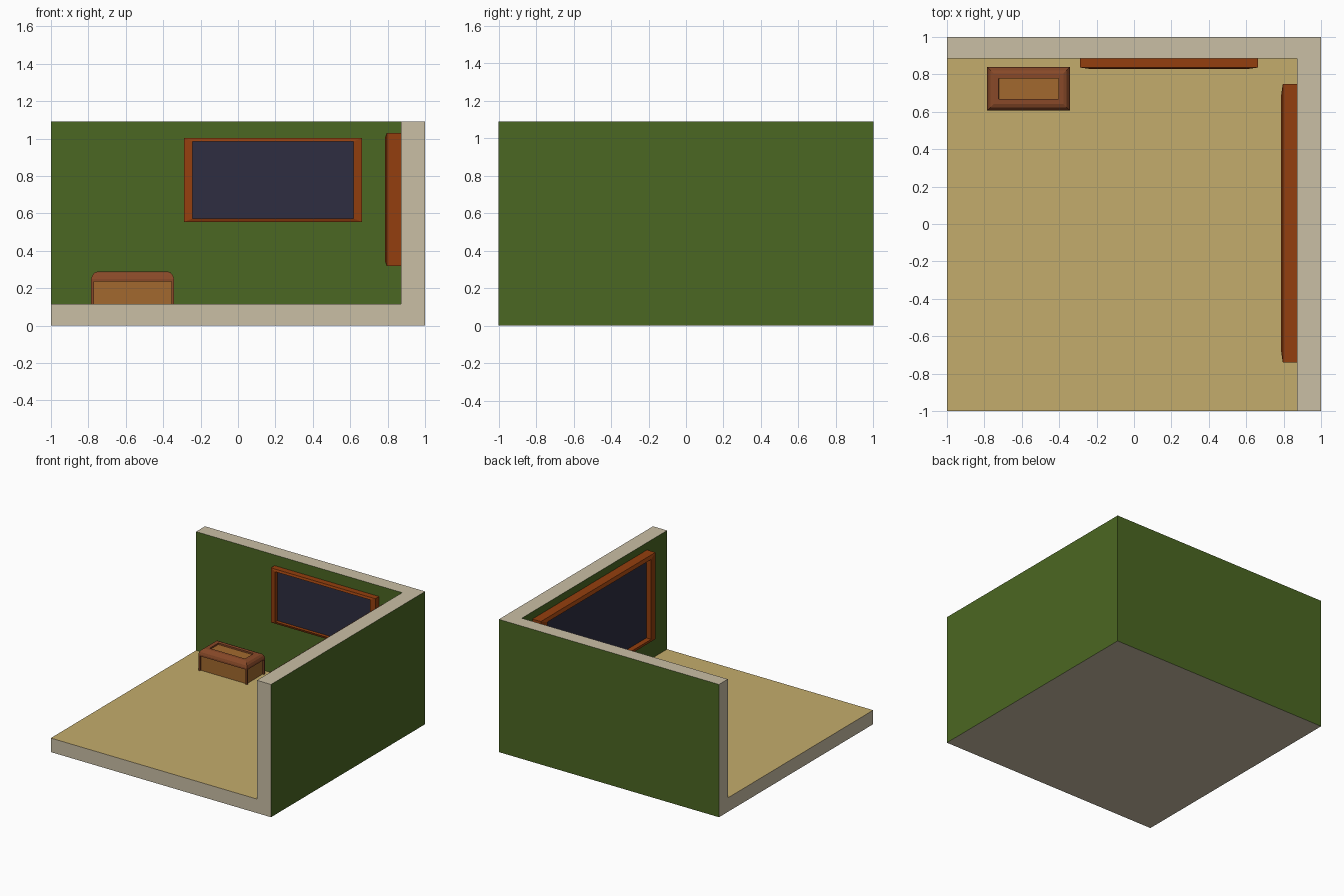
import bpy, bmesh
from mathutils import Matrix, Vector

if "Cube" in bpy.data.objects:
    bpy.data.objects.remove(bpy.data.objects["Cube"])


def srgb(r, g, b):
    f = lambda c: c / 12.92 if c <= 0.04045 else ((c + 0.055) / 1.055) ** 2.4
    return (f(r / 255), f(g / 255), f(b / 255), 1)


def material(name, rgb):
    m = bpy.data.materials.new(name)
    m.diffuse_color = srgb(*rgb)
    m.use_nodes = True
    m.node_tree.nodes["Principled BSDF"].inputs["Base Color"].default_value = m.diffuse_color
    return m


GREEN = material("green wall", (75, 103, 34))
CREAM = material("cream cut edge", (202, 191, 165))
SAND = material("sand floor", (196, 172, 108))
FRAME = material("orange wood", (148, 63, 14))
GLASS = material("dark glass", (46, 45, 65))
CHEST = material("red brown wood", (136, 73, 40))
PANEL = material("light wood panel", (162, 105, 46))


def finish(bm, name, mats):
    me = bpy.data.meshes.new(name)
    bm.to_mesh(me)
    bm.free()
    for m in mats:
        me.materials.append(m)
    ob = bpy.data.objects.new(name, me)
    bpy.context.collection.objects.link(ob)
    return ob


def loft(bm, rings):
    """Join equal-length rings of points with quads; return rows of faces."""
    loops = [[bm.verts.new(p) for p in r] for r in rings]
    rows = []
    for a, b in zip(loops, loops[1:]):
        n = len(a)
        rows.append([bm.faces.new((a[i], a[(i + 1) % n], b[(i + 1) % n], b[i]))
                     for i in range(n)])
    return loops, rows


def rect(x0, x1, y0, y1, z):
    return [(x0, y0, z), (x1, y0, z), (x1, y1, z), (x0, y1, z)]


# Room shell: 2x2x2 block with the open front-left cell removed
FLOOR_Z, WALL_X, WALL_Y, TOP = 0.115, 0.872, 0.885, 1.09
grid = ((-1, WALL_X, 1), (-1, WALL_Y, 1), (0, FLOOR_Z, TOP))


def solid(c):
    return all(0 <= v <= 1 for v in c) and tuple(c) != (0, 0, 1)


bm = bmesh.new()
for i in range(8):
    cell = [i & 1, i >> 1 & 1, i >> 2 & 1]
    if not solid(cell):
        continue
    for ax in range(3):
        for side in (0, 1):
            near = list(cell)
            near[ax] += 1 if side else -1
            if solid(near):
                continue
            u, v = (ax + 1) % 3, (ax + 2) % 3
            pts = []
            for du, dv in ((0, 0), (1, 0), (1, 1), (0, 1)):
                k = list(cell)
                k[ax] += side
                k[u] += du
                k[v] += dv
                pts.append(bm.verts.new([grid[a][k[a]] for a in range(3)]))
            bm.faces.new(pts if side else pts[::-1])
bmesh.ops.remove_doubles(bm, verts=bm.verts[:], dist=1e-4)
bm.normal_update()
for f in bm.faces:
    n, c = f.normal, f.calc_center_median()
    if n.z > 0.5:
        f.material_index = 2 if c.z < 0.5 else 1
    elif n.z < -0.5:
        f.material_index = 1
    elif n.x > 0.5 or n.y > 0.5 or (n.x < -0.5 and c.x > 0) or (n.y < -0.5 and c.y > 0):
        f.material_index = 0
    else:
        f.material_index = 1
bmesh.ops.dissolve_limit(bm, angle_limit=0.01, verts=bm.verts[:], edges=bm.edges[:],
                         delimit={'MATERIAL'})
finish(bm, "room_shell", (GREEN, CREAM, SAND))


# Wall windows: sloped frame around a recessed pane (local x across, y up, z out)
def window(name, w, h, depth, side, rail, matrix):
    bm = bmesh.new()
    x, y = w / 2, h / 2
    xi, yi = x - side, y - rail
    loops, _ = loft(bm, [rect(-x, x, -y, y, 0),
                         rect(-x, x, -y, y, depth * 0.88),
                         rect(-xi, xi, -yi, yi, depth),
                         rect(-xi, xi, -yi, yi, depth * 0.5)])
    bm.faces.new(loops[-1]).material_index = 1
    bm.faces.new(loops[0][::-1])
    bm.transform(matrix)
    finish(bm, name, (FRAME, GLASS))


def basis(across, out, origin):
    a, o = Vector(across), Vector(out)
    m = Matrix((a, Vector((0, 0, 1)), o)).transposed().to_4x4()
    m.translation = origin
    return m


window("back_window", 0.95, 0.448, 0.055, 0.045, 0.018,
       basis((1, 0, 0), (0, -1, 0), (0.187, WALL_Y, 0.778)))
window("right_window", 1.487, 0.712, 0.087, 0.07, 0.028,
       basis((0, -1, 0), (-1, 0, 0), (WALL_X, 0.004, 0.674)))

# Chest: rounded lid edge, recessed lighter panels on the sides and top
bm = bmesh.new()
steps = ((0, 0.095), (0, 0.25), (0.006, 0.268), (0.018, 0.283), (0.036, 0.29))
x0, x1, y0, y1 = -0.785, -0.342, 0.606, 0.84
loops, rows = loft(bm, [rect(x0 + d, x1 - d, y0 + d, y1 - d, z) for d, z in steps])
lid = bm.faces.new(loops[-1])
bm.faces.new(loops[0][::-1])
bm.normal_update()
for faces, t in ((rows[0], 0.02), ([lid], 0.036)):
    bmesh.ops.inset_individual(bm, faces=faces, thickness=t)
    bmesh.ops.inset_individual(bm, faces=faces, thickness=0.001, depth=-0.012)
    for f in faces:
        f.material_index = 1
finish(bm, "chest", (CHEST, PANEL))
